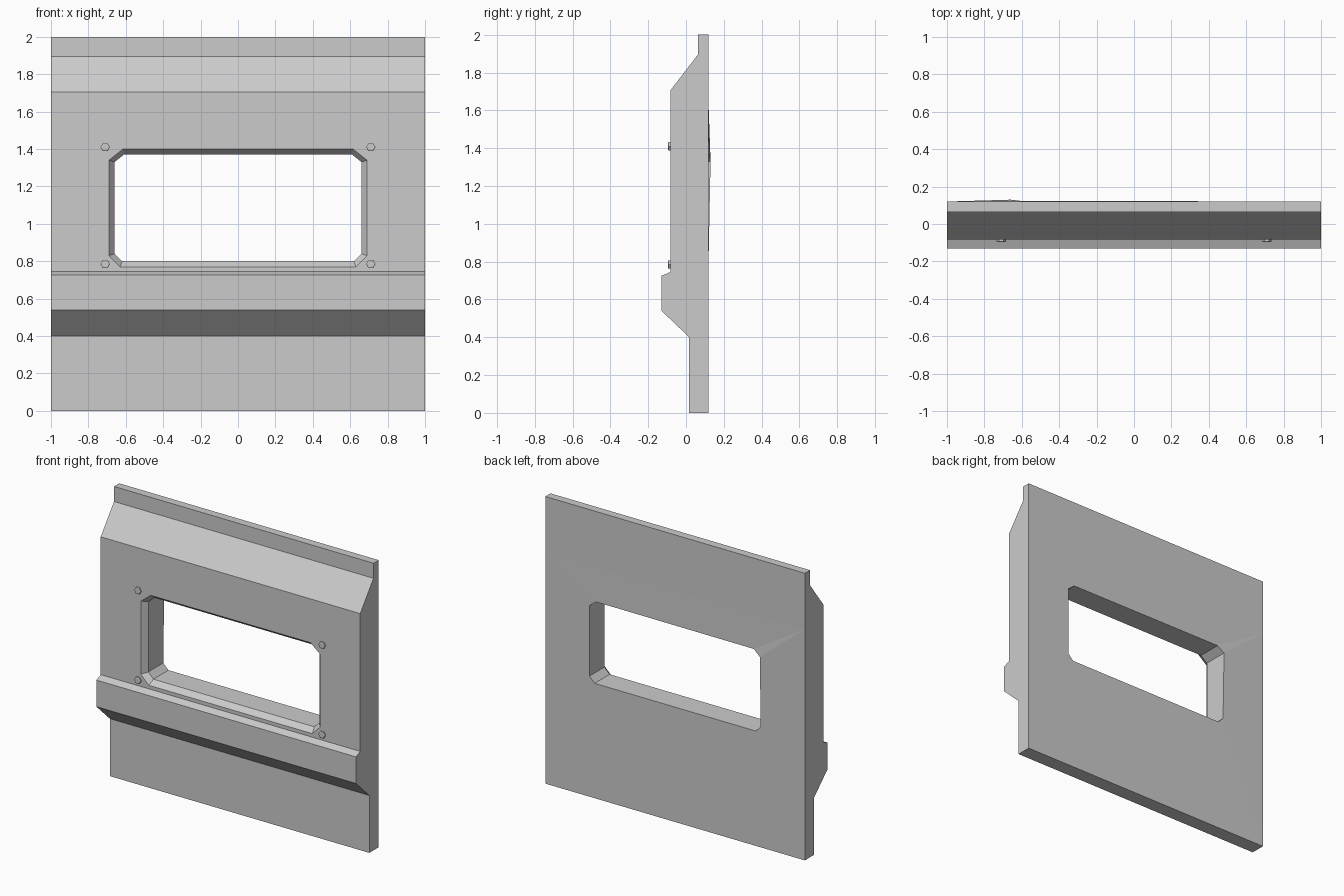
import bpy, bmesh, math
from mathutils import Matrix

if "Cube" in bpy.data.objects:
    bpy.data.objects.remove(bpy.data.objects["Cube"])


def finish(bm, name):
    bmesh.ops.recalc_face_normals(bm, faces=bm.faces)
    mesh = bpy.data.meshes.new(name)
    bm.to_mesh(mesh)
    bm.free()
    obj = bpy.data.objects.new(name, mesh)
    bpy.context.collection.objects.link(obj)
    return obj


def octagon(bm, y, hx, z0, z1, cb, ct):
    # chamfered window outline, starting at bottom edge, counter-clockwise
    right = [(hx - cb, z0), (hx, z0 + cb), (hx, z1 - ct), (hx - ct * 1.25, z1)]
    pts = right + [(-x, z) for x, z in reversed(right)]
    return [bm.verts.new((x, y, z)) for x, z in pts]


def surround(bm, corners, hole):
    # fill between four corners and the eight-sided hole
    for i in range(4):
        a, b = hole[2 * i], hole[2 * i + 1]
        bm.faces.new((corners[i], a, b))
        bm.faces.new((corners[i], b, hole[(2 * i + 2) % 8], corners[(i + 1) % 4]))


# wall panel: side profile (y, z) swept across x, with window in the main face
profile = [(0.12, 0), (0.017, 0), (0.017, 0.40), (-0.13, 0.54), (-0.13, 0.725),
           (-0.083, 0.745), (-0.083, 1.705), (0.063, 1.895), (0.063, 2),
           (0.12, 2), (0.12, 1.61)]
MAIN, BACK = 5, 10
bm = bmesh.new()
left, right = [[bm.verts.new((x, y, z)) for y, z in profile] for x in (-1, 1)]
bm.faces.new(left)
bm.faces.new(right)
n = len(profile)
for i in range(n):
    if i not in (MAIN, BACK):
        j = (i + 1) % n
        bm.faces.new((left[i], left[j], right[j], right[i]))

# window: bevelled front edge, then a straight tunnel
front = octagon(bm, -0.083, 0.69, 0.77, 1.40, 0.06, 0.06)
middle = octagon(bm, -0.045, 0.66, 0.80, 1.37, 0.04, 0.04)
rear = octagon(bm, 0.12, 0.66, 0.80, 1.37, 0.04, 0.04)
for a, b in ((front, middle), (middle, rear)):
    for i in range(8):
        j = (i + 1) % 8
        bm.faces.new((a[i], a[j], b[j], b[i]))
surround(bm, (right[5], right[6], left[6], left[5]), front)
surround(bm, (right[0], right[10], left[10], left[0]), rear)
# slight crease at one rear window corner
rear[5].co.y += 0.01
rear[4].co.y += 0.004
finish(bm, "wall_panel")

# hexagonal bolts around the window
for x in (-0.71, 0.71):
    for z in (0.785, 1.41):
        bm = bmesh.new()
        bmesh.ops.create_cone(bm, cap_ends=True, segments=6, radius1=0.025,
                              radius2=0.025, depth=0.014,
                              matrix=Matrix.Rotation(math.radians(30), 4, 'Z'))
        top = [f for f in bm.faces if f.normal.z > 0.9]
        bmesh.ops.inset_region(bm, faces=top, thickness=0.005, depth=0.003)
        place = Matrix.Translation((x, -0.086, z)) @ Matrix.Rotation(math.pi / 2, 4, 'X')
        # points to the sides
        turn = Matrix.Rotation(math.radians(30), 4, 'Z')
        if abs(max(v.co.x for v in bm.verts) - 0.025) < 1e-4:
            turn = Matrix.Identity(4)
        bm.transform(place @ turn)
        finish(bm, "window_bolt")
